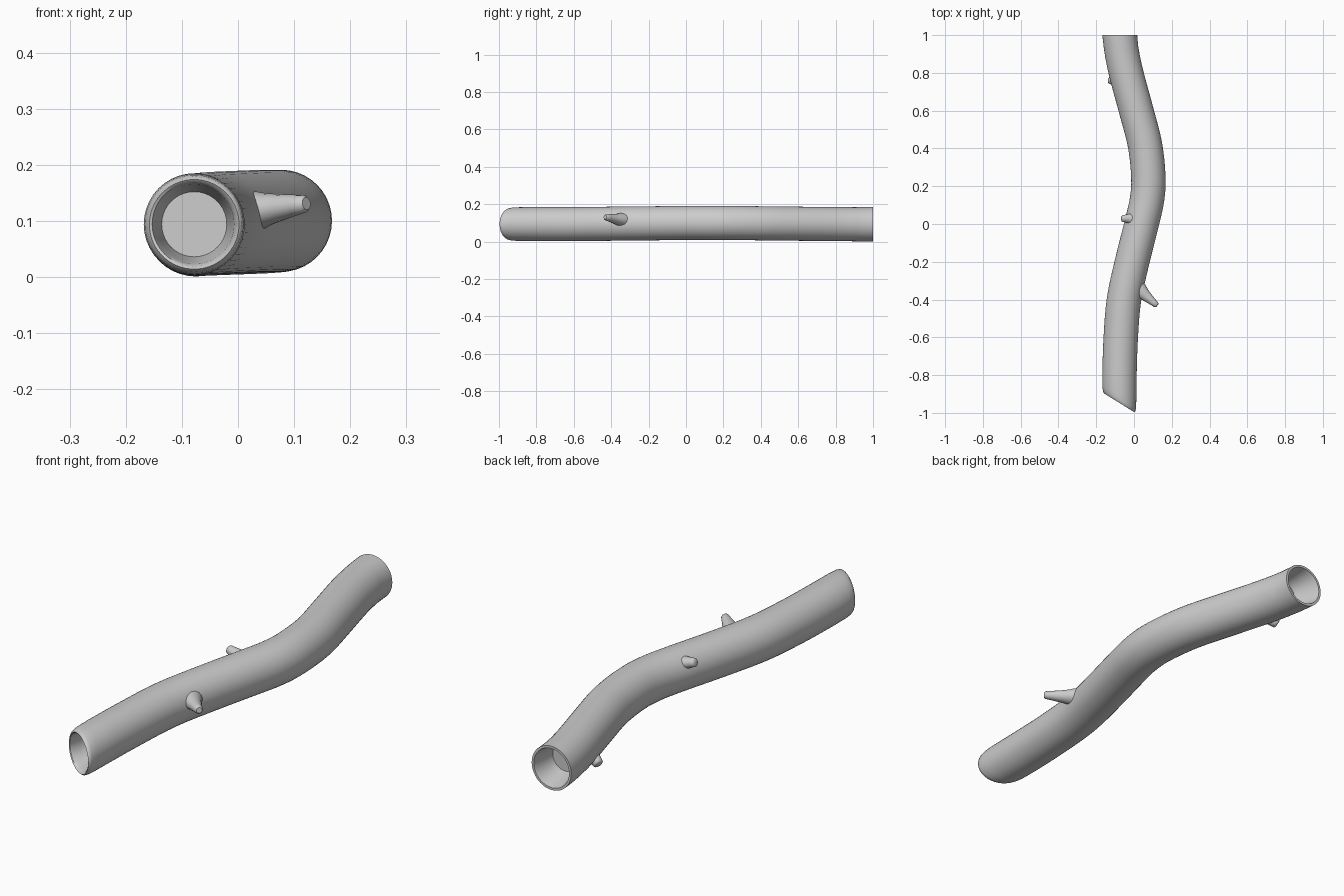
import bpy, bmesh, math
from mathutils import Vector

cube = bpy.data.objects.get("Cube")
if cube:
    bpy.data.objects.remove(cube)

grey = bpy.data.materials.new("plain grey")
grey.use_nodes = True
colour = (0.6, 0.6, 0.6, 1)
grey.diffuse_color = colour
grey.node_tree.nodes["Principled BSDF"].inputs["Base Color"].default_value = colour


def loft(name, rings, angle):
    """Skin a list of rings and cap both ends."""
    bm = bmesh.new()
    loops = [[bm.verts.new(p) for p in ring] for ring in rings]
    n = len(loops[0])
    for a, b in zip(loops, loops[1:]):
        for i in range(n):
            j = (i + 1) % n
            bm.faces.new((a[i], a[j], b[j], b[i]))
    bm.faces.new(loops[0])
    bm.faces.new(loops[-1])
    bmesh.ops.recalc_face_normals(bm, faces=bm.faces)
    mesh = bpy.data.meshes.new(name)
    bm.to_mesh(mesh)
    bm.free()
    mesh.materials.append(grey)
    obj = bpy.data.objects.new(name, mesh)
    bpy.context.collection.objects.link(obj)
    bpy.ops.object.select_all(action='DESELECT')
    obj.select_set(True)
    bpy.context.view_layer.objects.active = obj
    bpy.ops.object.shade_smooth_by_angle(angle=math.radians(angle))
    return obj


def log_ring(x, y, z, r, shear, square=True, sides=40):
    """Ring facing along y, slanted by shear; square keeps it circular."""
    w = r / math.sqrt(1 + shear * shear) if square else r
    turn = [2 * math.pi * i / sides for i in range(sides)]
    return [(x + w * math.cos(t), y + shear * w * math.cos(t), z + r * math.sin(t))
            for t in turn]


def spline(pts, steps):
    """Sample a smooth path through the points, with the slope dx/dy."""
    out = []
    for i in range(1, len(pts) - 2):
        p0, p1, p2, p3 = (Vector(p) for p in pts[i - 1:i + 3])
        for s in range(steps):
            t = s / steps
            pos = 0.5 * (2 * p1 + (p2 - p0) * t + (2 * p0 - 5 * p1 + 4 * p2 - p3) * t ** 2
                         + (3 * p1 - p0 - 3 * p2 + p3) * t ** 3)
            tan = 0.5 * ((p2 - p0) + 2 * t * (2 * p0 - 5 * p1 + 4 * p2 - p3)
                         + 3 * t * t * (3 * p1 - p0 - 3 * p2 + p3))
            out.append((pos, tan.x / tan.y))
    return out


# Hollow log: slanted front mouth with a rounded lip (radius, depth, slant)
front = [(0.058, 0.12, -0.3), (0.066, 0.06, -0.5), (0.071, 0.02, -0.62), (0.075, 0.004, -0.62),
         (0.080, 0, -0.62), (0.085, 0.006, -0.62), (0.088, 0.02, -0.6), (0.090, 0.05, -0.5)]
rings = [log_ring(-0.078, -0.947 + d, 0.094, r, k, False) for r, d, k in front]

# Winding body
path = [(-0.08, -1.0, 0.094), (-0.077, -0.8, 0.094), (-0.07, -0.6, 0.094), (-0.053, -0.4, 0.096),
        (-0.01, -0.2, 0.098), (0.04, 0, 0.1), (0.069, 0.13, 0.1), (0.076, 0.25, 0.1),
        (0.058, 0.42, 0.098), (0.012, 0.6, 0.096), (-0.042, 0.8, 0.094), (-0.068, 0.93, 0.093),
        (-0.075, 1.0, 0.093)]
for pos, slope in spline(path, 4):
    rings.append(log_ring(*pos, 0.091, -slope))

# Straight-cut back mouth with a thin rim and tapering hollow
for x, y, r in [(-0.068, 0.93, 0.0915), (-0.074, 0.985, 0.092), (-0.075, 1, 0.092),
                (-0.075, 1, 0.082), (-0.074, 0.985, 0.078), (-0.068, 0.93, 0.068),
                (-0.062, 0.89, 0.058)]:
    rings.append(log_ring(x, y, 0.093, r, 0, False))
loft("hollow_log", rings, 50)


def twig(name, base, tip, base_r, tip_r, stretch=1):
    """Broken twig stub: flared root, tapered stem, blunt rounded tip."""
    base, tip = Vector(base), Vector(tip)
    axis = (tip - base).normalized()
    up = (Vector((0, 0, 1)) - axis * axis.z).normalized()
    side = axis.cross(up)
    profile = [(0, 1.25), (0.25, 1), (0.45, 0.6), (0.65, 0.35), (0.85, 0.12), (0.96, 0), (1, -0.2)]
    stub = []
    for t, f in profile:
        r = tip_r + (base_r - tip_r) * f if f >= 0 else tip_r * 0.7
        wide = 1 + (stretch - 1) * max(f, 0)
        stub.append([base.lerp(tip, t) + up * r * math.sin(a) + side * r * wide * math.cos(a)
                     for a in (2 * math.pi * i / 16 for i in range(16))])
    return loft(name, stub, 50)


twig("left_twig", (0.0, -0.325, 0.113), (0.122, -0.432, 0.131), 0.036, 0.016, 1.2)
twig("upper_right_twig", (0.03, 0.025, 0.135), (-0.066, 0.03, 0.164), 0.032, 0.017, 1.2)
twig("lower_right_twig", (-0.04, 0.735, 0.085), (-0.131, 0.765, 0.033), 0.034, 0.02)
